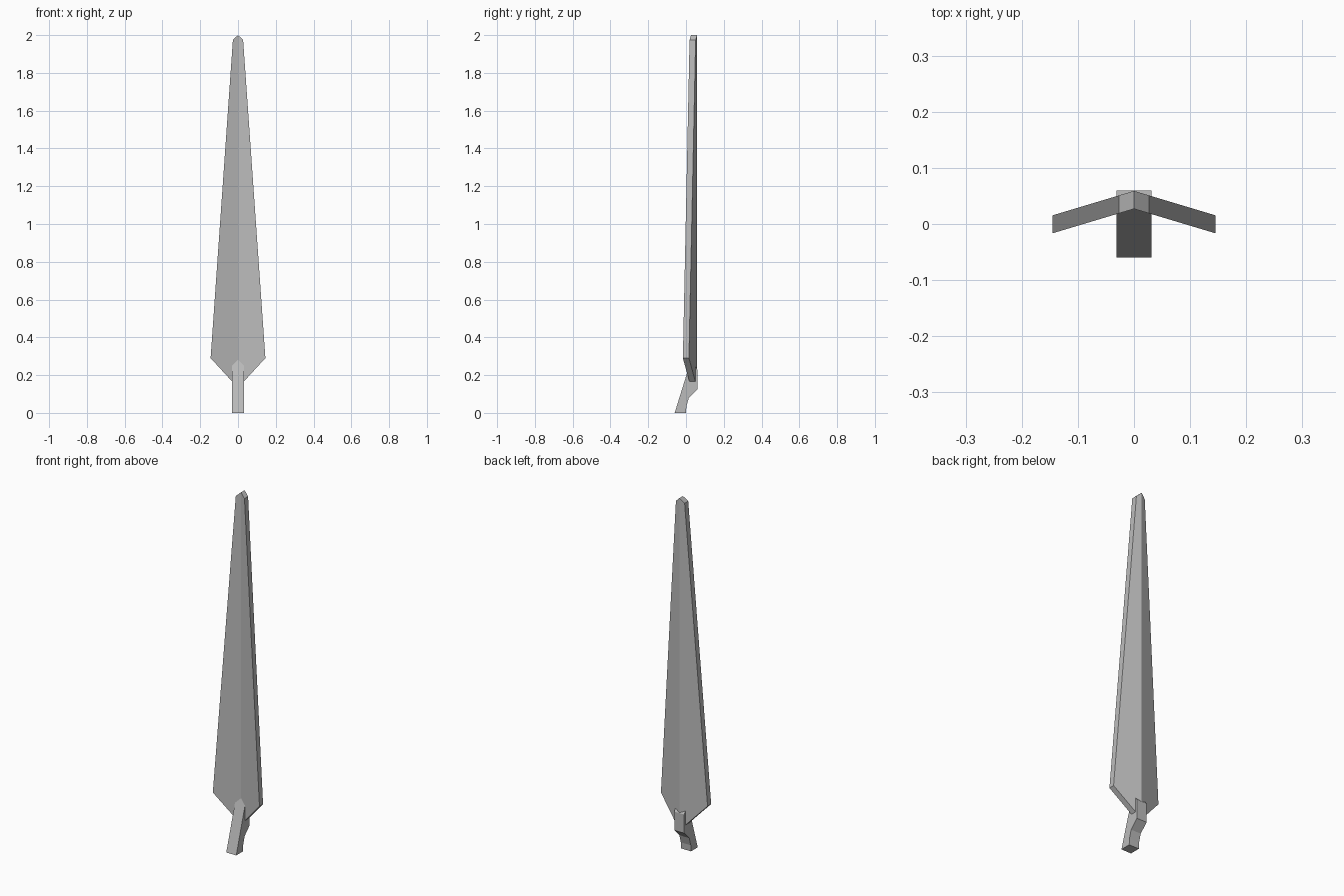
import bpy
import bmesh

cube = bpy.data.objects.get("Cube")
if cube:
    bpy.data.objects.remove(cube, do_unlink=True)

steel = bpy.data.materials.new("grey_steel")
steel.use_nodes = True
colour = (0.5, 0.5, 0.5, 1.0)
steel.diffuse_color = colour
steel.node_tree.nodes["Principled BSDF"].inputs["Base Color"].default_value = colour


def add_prisms(name, outlines):
    """Make one object from matching (front, back) point loops."""
    bm = bmesh.new()
    for front, back in outlines:
        a = [bm.verts.new(p) for p in front]
        b = [bm.verts.new(p) for p in back]
        bm.faces.new(a)
        bm.faces.new(b[::-1])
        for i in range(len(a)):
            j = (i + 1) % len(a)
            bm.faces.new((a[j], a[i], b[i], b[j]))
    # Weld the halves and drop the wall hidden between them
    bmesh.ops.remove_doubles(bm, verts=bm.verts, dist=0.0001)
    inner = [f for f in bm.faces if all(abs(v.co.x) < 0.0001 for v in f.verts)]
    bmesh.ops.delete(bm, geom=inner, context="FACES")
    bmesh.ops.recalc_face_normals(bm, faces=bm.faces)
    mesh = bpy.data.meshes.new(name)
    bm.to_mesh(mesh)
    bm.free()
    mesh.materials.append(steel)
    obj = bpy.data.objects.new(name, mesh)
    bpy.context.collection.objects.link(obj)
    return obj


# Blade: two tapered halves folded back along the central ridge
half = [(0, 0.165), (0.03, 0.165), (0.145, 0.29), (0.027, 1.975), (0, 2.0)]
RIDGE_Y, FOLD, THICKNESS = 0.027, 0.3, 0.032
halves = []
for side in (-1, 1):
    front = [(side * x, RIDGE_Y - FOLD * x, z) for x, z in half]
    back = [(x, y + THICKNESS, z) for x, y, z in front]
    halves.append((front, back))
add_prisms("blade", halves)

# Tang: a bent side profile, extruded across the width
profile = [(-0.06, 0), (0, 0), (0.002, 0.035), (0.015, 0.08),
           (0.06, 0.125), (0.06, 0.23), (0.027, 0.28)]
HALF_WIDTH = 0.031
add_prisms("tang", [([(-HALF_WIDTH, y, z) for y, z in profile],
                     [(HALF_WIDTH, y, z) for y, z in profile])])
